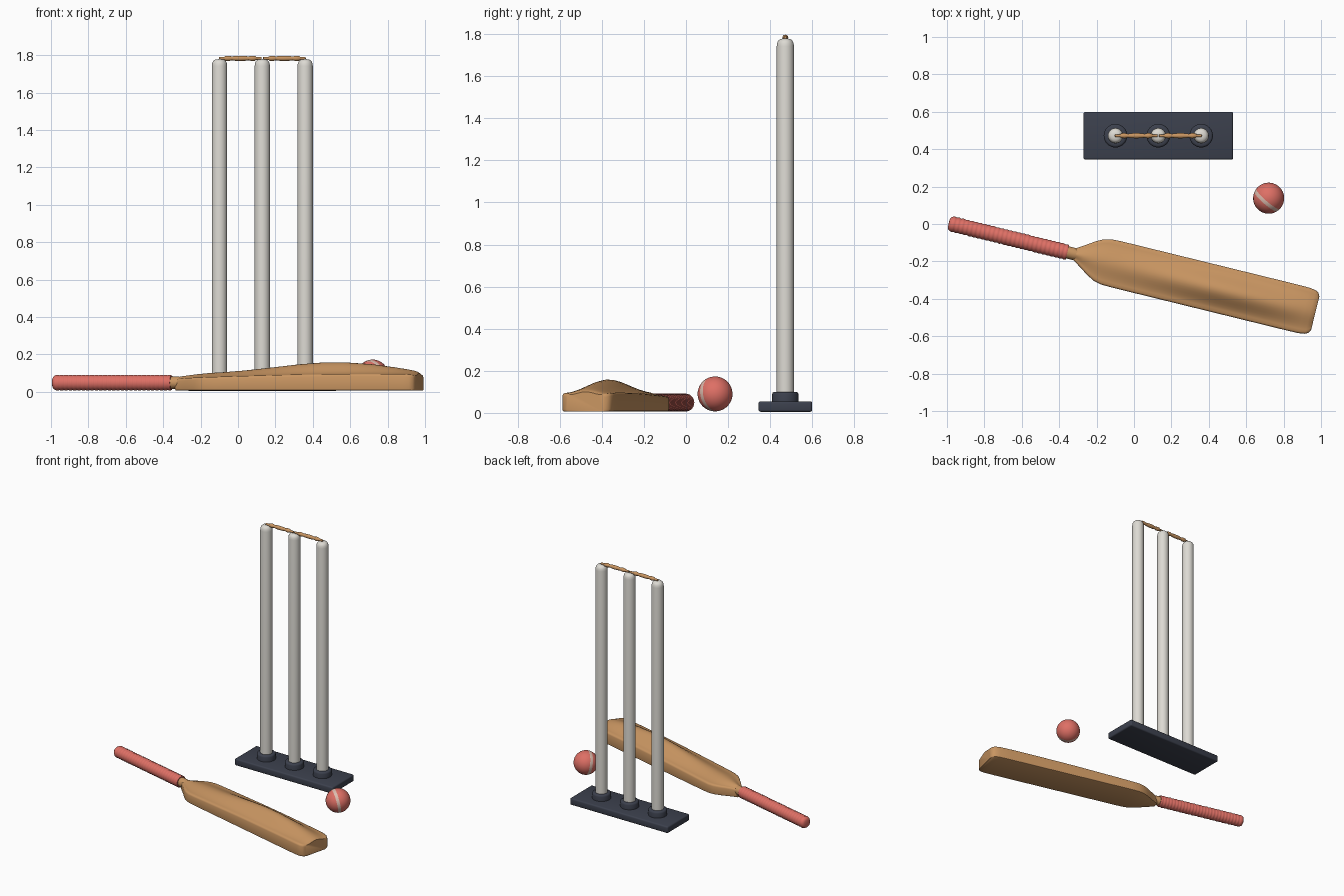
import bpy, bmesh, math
from mathutils import Matrix, Vector

if "Cube" in bpy.data.objects:
    bpy.data.objects.remove(bpy.data.objects["Cube"])


def material(name, rgb):
    m = bpy.data.materials.new(name)
    m.diffuse_color = (*rgb, 1)
    m.use_nodes = True
    m.node_tree.nodes["Principled BSDF"].inputs["Base Color"].default_value = m.diffuse_color
    return m


WHITE = material("stump white", (0.72, 0.70, 0.65))
WOOD = material("willow wood", (0.58, 0.30, 0.12))
RED = material("red", (0.73, 0.16, 0.13))
DARK = material("dark slate", (0.045, 0.052, 0.075))
SEAM = material("pale seam", (0.72, 0.50, 0.42))


def finish(name, bm, mats, matrix=None, angle=40):
    """Turn a bmesh into a named, smooth-shaded object."""
    bmesh.ops.remove_doubles(bm, verts=bm.verts, dist=1e-5)
    bmesh.ops.recalc_face_normals(bm, faces=bm.faces)
    mesh = bpy.data.meshes.new(name)
    bm.to_mesh(mesh)
    bm.free()
    for m in mats:
        mesh.materials.append(m)
    ob = bpy.data.objects.new(name, mesh)
    bpy.context.collection.objects.link(ob)
    if matrix:
        ob.matrix_world = matrix
    bpy.ops.object.select_all(action='DESELECT')
    ob.select_set(True)
    bpy.context.view_layer.objects.active = ob
    bpy.ops.object.shade_smooth_by_angle(angle=math.radians(angle))
    return ob


def skin(bm, rings):
    """Bridge equal-length closed rings of points."""
    rows = [[bm.verts.new(p) for p in ring] for ring in rings]
    n = len(rows[0])
    for a, b in zip(rows, rows[1:]):
        for i in range(n):
            j = (i + 1) % n
            bm.faces.new((a[i], a[j], b[j], b[i]))
    return rows


def lathe(name, profile, mats, matrix, sides=32, angle=40, rule=None):
    """Revolve (radius, height) points about local z, with capped ends."""
    bm = bmesh.new()
    rows = skin(bm, [[(r * math.cos(k * math.tau / sides),
                       r * math.sin(k * math.tau / sides), h)
                      for k in range(sides)] for r, h in profile])
    for row, (r, h) in ((rows[0], profile[0]), (rows[-1], profile[-1])):
        if r > 1e-4:
            bm.faces.new(row)
    if rule:
        for f in bm.faces:
            f.material_index = rule(f.calc_center_median())
    return finish(name, bm, mats, matrix, angle)


def at(x, y, z=0):
    return Matrix.Translation((x, y, z))


# Base plate
bm = bmesh.new()
bmesh.ops.create_cube(bm, size=1, matrix=at(0.13, 0.472, 0.03)
                      @ Matrix.Diagonal((0.80, 0.255, 0.05, 1)))
bmesh.ops.bevel(bm, geom=bm.edges[:], offset=0.01, segments=3,
                profile=0.5, affect='EDGES')
finish("base_plate", bm, [DARK])

# Stumps and their collars
STUMP = [(0.041, 0.05), (0.041, 1.742), (0.039, 1.757), (0.034, 1.768),
         (0.026, 1.775), (0.014, 1.778), (0, 1.779)]
COLLAR = [(0.063, 0.05), (0.063, 0.088), (0.060, 0.096), (0.053, 0.10),
          (0.041, 0.10)]
for i, x in enumerate((-0.099, 0.13, 0.359)):
    lathe(f"stump_{i + 1}", STUMP, [WHITE], at(x, 0.472))
    lathe(f"collar_{i + 1}", COLLAR, [DARK], at(x, 0.472))

# Bails: turned pegs with thin ends and a fuller middle
BAIL = [(0, -0.115), (0.007, -0.113), (0.008, -0.085), (0.013, -0.078),
        (0.014, -0.06), (0.010, -0.045), (0.013, -0.025), (0.014, 0)]
BAIL += [(r, -h) for r, h in BAIL[-2::-1]]
for i, x in enumerate((0.012, 0.248)):
    lathe(f"bail_{i + 1}", BAIL, [WOOD],
          at(x, 0.472, 1.783) @ Matrix.Rotation(math.pi / 2, 4, 'Y'), 16)

# Ball with a seam band on one side of the middle
R = 0.083
levels = [math.sin(math.radians(a)) for a in range(-90, 91, 9)]
levels = [v for v in levels if abs(v + 0.17) > 0.16] + [-0.29, -0.17, -0.05]
ball = [(R * math.sqrt(max(0, 1 - v * v)), R * v) for v in sorted(levels)]
tilt = Vector((0.64, 0.74, 0.18)).to_track_quat('Z', 'Y').to_matrix().to_4x4()
lathe("ball", ball, [RED, SEAM], at(0.72, 0.138, 0.09) @ tilt, 40,
      rule=lambda c: int(-0.29 * R < c.z < -0.05 * R))

# Bat frame: local x runs from the handle end to the toe
BAT = at(-0.985, 0.003) @ Matrix.Rotation(math.radians(-13.8), 4, 'Z')
ALONG = BAT @ at(0, 0, 0.049) @ Matrix.Rotation(math.pi / 2, 4, 'Y')

# Ribbed grip
grip = [(0, -0.006), (0.022, -0.005), (0.034, 0.0), (0.040, 0.01)]
ribs = 26
for k in range(ribs * 4 + 1):
    grip.append((0.041 + 0.0015 * math.cos(k * math.pi / 2),
                 0.02 + 0.62 * k / (ribs * 4)))
grip += [(0.039, 0.648), (0.03, 0.648)]
lathe("bat_grip", grip, [RED], ALONG, 28, 60)

# Handle wood tapering into the blade
lathe("bat_splice", [(0.033, 0.63), (0.033, 0.68), (0.028, 0.73),
                     (0.016, 0.78), (0, 0.80)], [WOOD], ALONG, 24)

# Blade stations: distance along, half width, edge height, spine height
STATIONS = [
    (0.675, 0.026, 0.066, 0.076), (0.70, 0.040, 0.070, 0.082),
    (0.74, 0.066, 0.073, 0.088), (0.78, 0.093, 0.075, 0.093),
    (0.82, 0.114, 0.077, 0.097), (0.86, 0.124, 0.078, 0.101),
    (0.92, 0.126, 0.080, 0.104), (1.05, 0.126, 0.084, 0.114),
    (1.20, 0.126, 0.088, 0.130), (1.35, 0.126, 0.092, 0.147),
    (1.48, 0.126, 0.094, 0.157), (1.60, 0.126, 0.095, 0.158),
    (1.75, 0.126, 0.096, 0.148), (1.88, 0.126, 0.096, 0.131),
    (1.95, 0.125, 0.095, 0.120), (1.985, 0.120, 0.093, 0.113),
    (2.003, 0.110, 0.090, 0.107), (2.012, 0.092, 0.086, 0.100)]
rings = []
for s, w, edge, spine in STATIONS:
    ring = [(s, -w + 0.008, 0.006), (s, -w + 0.002, 0.009), (s, -w, 0.016),
            (s, -w, edge - 0.012), (s, -w + 0.003, edge - 0.004)]
    for k in range(-8, 9):  # swell rising from the edges to the spine
        t = k / 8
        ring.append((s, t * (w - 0.009),
                     edge + (spine - edge) * (0.5 + 0.5 * math.cos(math.pi * t))))
    ring += [(s, -y, z) for s, y, z in ring[4::-1]]
    rings.append(ring)
bm = bmesh.new()
rows = skin(bm, rings)
bm.faces.new(rows[0])
bm.faces.new(rows[-1])
finish("bat_blade", bm, [WOOD], BAT, 45)
